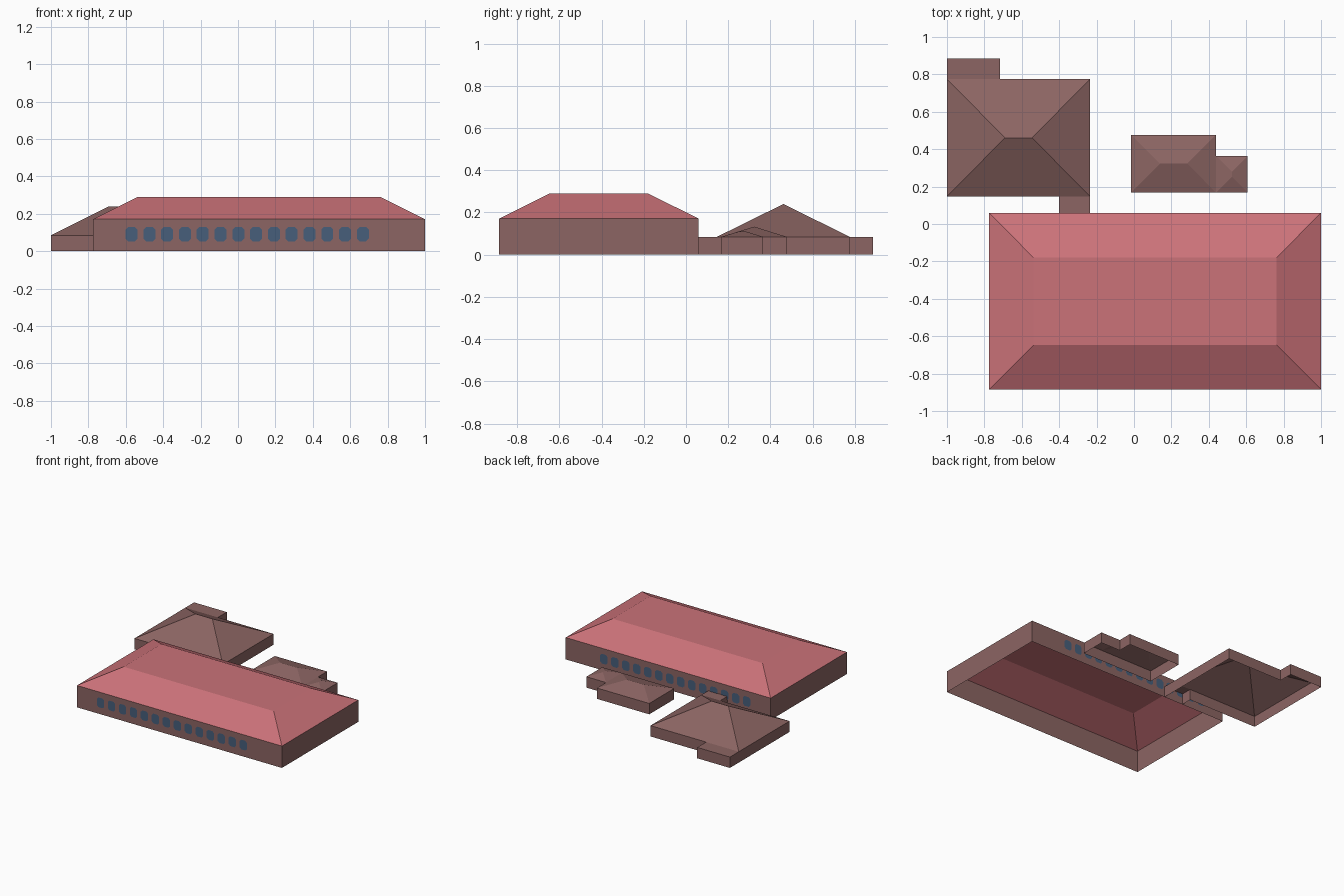
import bpy, bmesh

if "Cube" in bpy.data.objects:
    bpy.data.objects.remove(bpy.data.objects["Cube"])


def material(name, rgb):
    m = bpy.data.materials.new(name)
    lin = [((c / 255 + 0.055) / 1.055) ** 2.4 for c in rgb]
    m.diffuse_color = (*lin, 1)
    m.use_nodes = True
    m.node_tree.nodes["Principled BSDF"].inputs["Base Color"].default_value = m.diffuse_color
    return m


BROWN = material("brown_walls", (140, 101, 99))
RED = material("red_roof", (203, 114, 121))
BLUE = material("window_blue", (71, 95, 123))


def make_object(name, bm, mat):
    mesh = bpy.data.meshes.new(name)
    bm.to_mesh(mesh)
    bm.free()
    mesh.materials.append(mat)
    obj = bpy.data.objects.new(name, mesh)
    bpy.context.collection.objects.link(obj)
    return obj


def walls(name, outline, height):
    """Open shell of walls along a counter-clockwise footprint."""
    bm = bmesh.new()
    low = [bm.verts.new((x, y, 0)) for x, y in outline]
    high = [bm.verts.new((x, y, height)) for x, y in outline]
    for i in range(len(outline)):
        j = (i + 1) % len(outline)
        bm.faces.new((low[i], low[j], high[j], high[i]))
    return make_object(name, bm, BROWN)


def rect(x0, x1, y0, y1):
    return [(x0, y0), (x1, y0), (x1, y1), (x0, y1)]


def hip_roof(name, eave, top, z0, z1, mat):
    """Four slopes from the eave rectangle to a flat top or a ridge line."""
    bm = bmesh.new()
    low = [bm.verts.new((x, y, z0)) for x, y in rect(*eave)]
    high = [bm.verts.new((x, y, z1)) for x, y in rect(*top)]
    for i in range(4):
        j = (i + 1) % 4
        bm.faces.new((low[i], low[j], high[j], high[i]))
    bm.faces.new(high)
    bmesh.ops.remove_doubles(bm, verts=bm.verts, dist=0.0005)
    return make_object(name, bm, mat)


def flat_roof(name, box, z):
    bm = bmesh.new()
    bm.faces.new([bm.verts.new((x, y, z)) for x, y in rect(*box)])
    return make_object(name, bm, BROWN)


def window_row(name, y, side):
    """Row of chamfered window panes, standing just proud of the wall."""
    bm = bmesh.new()
    w, h, c = 0.032, 0.038, 0.014
    shape = [(-w + c, -h), (w - c, -h), (w, -h + c), (w, h - c),
             (w - c, h), (-w + c, h), (-w, h - c), (-w, -h + c)]
    for i in range(14):
        cx = -0.569 + i * 0.0951
        pts = [bm.verts.new((cx + px, y + side * 0.003, 0.091 + pz)) for px, pz in shape]
        bm.faces.new(pts if side < 0 else pts[::-1])
    return make_object(name, bm, BLUE)


# Main hall
walls("main_hall_walls", rect(-0.775, 1, -0.885, 0.06), 0.171)
hip_roof("main_hall_roof", (-0.775, 1, -0.885, 0.06),
         (-0.537, 0.762, -0.647, -0.18), 0.171, 0.29, RED)
window_row("front_windows", -0.885, -1)
window_row("back_windows", 0.06, 1)

# Rear left building with its annex and the link to the main hall
EAVE = 0.085
walls("rear_building_walls", [
    (-1, 0.147), (-0.4, 0.147), (-0.4, 0.06), (-0.235, 0.06), (-0.235, 0.775),
    (-0.717, 0.775), (-0.717, 0.885), (-1, 0.885)], EAVE)
hip_roof("rear_building_roof", (-1, -0.235, 0.147, 0.775),
         (-0.69, -0.545, 0.461, 0.461), EAVE, 0.24, BROWN)
flat_roof("annex_roof", (-1, -0.717, 0.775, 0.885), EAVE)
flat_roof("link_roof", (-0.4, -0.235, 0.06, 0.147), EAVE)

# Small rear building with its side wing
walls("small_building_walls", [
    (-0.015, 0.168), (0.608, 0.168), (0.608, 0.364), (0.438, 0.364),
    (0.438, 0.476), (-0.015, 0.476)], EAVE)
hip_roof("small_building_roof", (-0.015, 0.438, 0.168, 0.476),
         (0.139, 0.285, 0.323, 0.323), EAVE, 0.133, BROWN)
hip_roof("side_wing_roof", (0.438, 0.608, 0.168, 0.364),
         (0.524, 0.524, 0.253, 0.28), EAVE, 0.111, BROWN)
